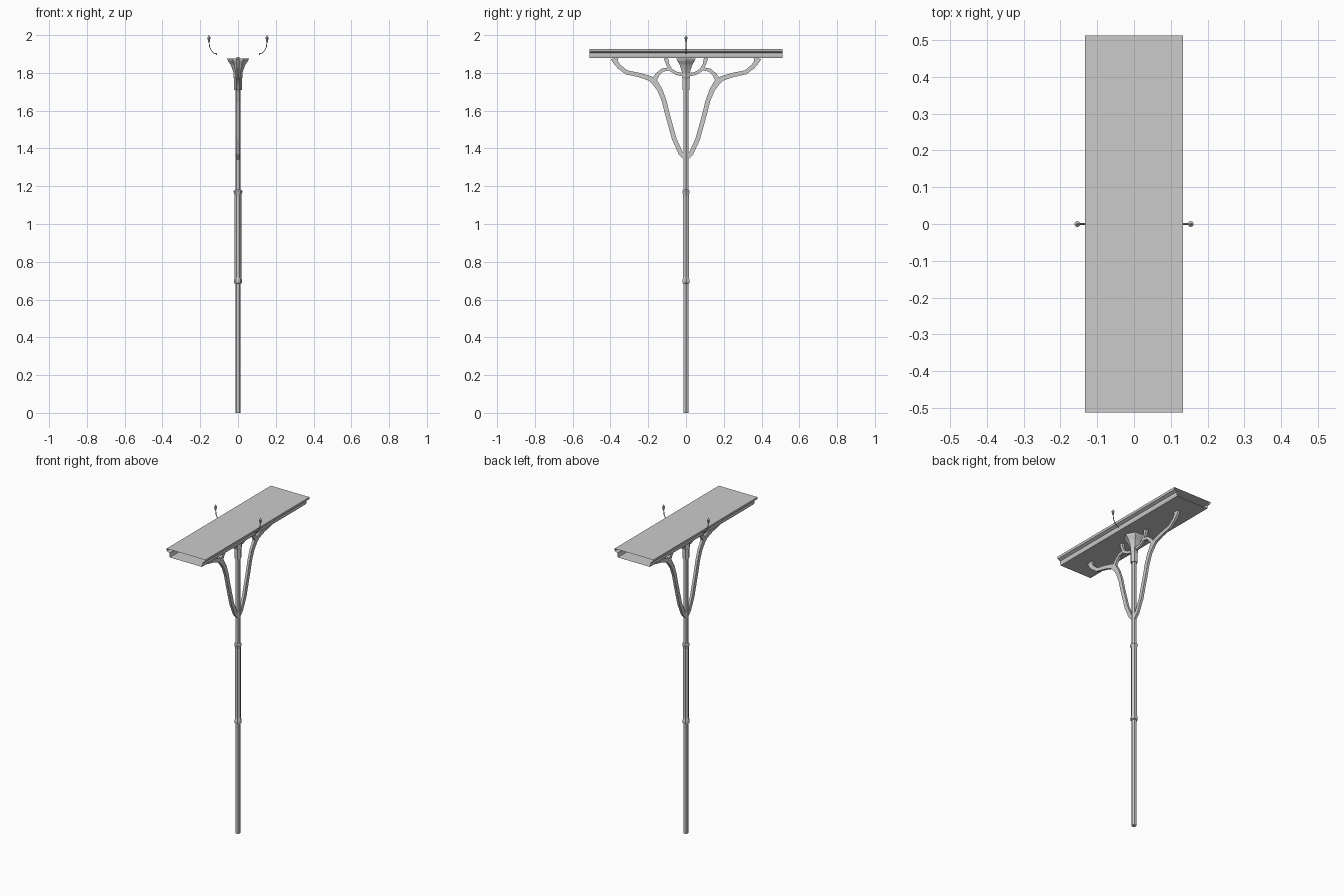
import bpy, bmesh, math
from mathutils import Vector

if "Cube" in bpy.data.objects:
    bpy.data.objects.remove(bpy.data.objects["Cube"])


def finish(name, bm, recalc=True):
    if recalc:
        bmesh.ops.recalc_face_normals(bm, faces=bm.faces)
    me = bpy.data.meshes.new(name)
    bm.to_mesh(me)
    bm.free()
    ob = bpy.data.objects.new(name, me)
    bpy.context.collection.objects.link(ob)
    return ob


def lathe(name, profile, sides=6, cx=0.0):
    """Spin an (r, z) profile into a faceted turned part."""
    bm = bmesh.new()
    rings = []
    for r, z in profile:
        rings.append([bm.verts.new((cx + r * math.cos(2 * math.pi * i / sides),
                                    r * math.sin(2 * math.pi * i / sides), z))
                      for i in range(sides)])
    for a, b in zip(rings, rings[1:]):
        for i in range(sides):
            j = (i + 1) % sides
            bm.faces.new((a[i], a[j], b[j], b[i]))
    bm.faces.new(rings[0])
    bm.faces.new(rings[-1])
    return finish(name, bm)


def ribbon(name, pts, thick):
    """Rectangular bar along (y, z, width) points, in the x = 0 plane."""
    bm = bmesh.new()
    rings = []
    for i, (y, z, w) in enumerate(pts):
        p, q = pts[max(i - 1, 0)], pts[min(i + 1, len(pts) - 1)]
        t = Vector((q[0] - p[0], q[1] - p[1])).normalized()
        n = Vector((-t.y, t.x)) * w / 2
        rings.append([bm.verts.new((sx * thick / 2, y + s * n.x, z + s * n.y))
                      for sx, s in ((-1, -1), (1, -1), (1, 1), (-1, 1))])
    for a, b in zip(rings, rings[1:]):
        for i in range(4):
            j = (i + 1) % 4
            bm.faces.new((a[i], a[j], b[j], b[i]))
    bm.faces.new(rings[0])
    bm.faces.new(rings[-1])
    return finish(name, bm)


# pole with the two collar rings
lathe("pole", [(0.0145, 0), (0.0145, 0.685), (0.022, 0.688), (0.022, 0.70),
               (0.0175, 0.72), (0.0175, 1.15), (0.020, 1.162), (0.0225, 1.168),
               (0.0225, 1.176), (0.0145, 1.182), (0.0145, 1.72)])

# flared capital
lathe("capital", [(0.021, 1.71), (0.021, 1.77), (0.024, 1.775), (0.024, 1.80),
                  (0.030, 1.82), (0.040, 1.845), (0.055, 1.866), (0.058, 1.877)])

# roof: open-ended sheet with a cornice profile
half = [(0.110, 1.878), (0.113, 1.891), (0.113, 1.905), (0.131, 1.913), (0.133, 1.927)]
profile = half + [(-x, z) for x, z in reversed(half)]
bm = bmesh.new()
ends = [[bm.verts.new((x, y, z)) for x, z in profile] for y in (-0.512, 0.512)]
for i in range(len(profile)):
    j = (i + 1) % len(profile)
    bm.faces.new((ends[0][i], ends[0][j], ends[1][j], ends[1][i]))
finish("roof", bm)

# branching brackets on both sides of the pole
main = [(0.0, 1.345, 0.022), (0.028, 1.375, 0.024), (0.062, 1.45, 0.024),
        (0.098, 1.58, 0.024), (0.115, 1.65, 0.025), (0.138, 1.71, 0.027),
        (0.165, 1.75, 0.032), (0.185, 1.768, 0.030)]
outer = [(0.16, 1.755, 0.030), (0.195, 1.772, 0.026), (0.245, 1.788, 0.023),
         (0.315, 1.803, 0.022), (0.355, 1.834, 0.023), (0.372, 1.856, 0.026),
         (0.378, 1.878, 0.042)]
link = [(0.175, 1.752, 0.028), (0.152, 1.79, 0.022), (0.125, 1.815, 0.018),
        (0.085, 1.822, 0.016)]
inner = [(0.015, 1.79, 0.018), (0.05, 1.797, 0.017), (0.08, 1.815, 0.017),
         (0.096, 1.843, 0.016), (0.106, 1.878, 0.022)]
for side, s in (("front", -1), ("back", 1)):
    for part, pts in (("main", main), ("outer", outer), ("link", link), ("inner", inner)):
        ribbon(f"bracket_{part}_{side}", [(s * y, z, w) for y, z, w in pts], 0.015)

# small hooked lamps on the long sides
for side, s in (("left", -1), ("right", 1)):
    cu = bpy.data.curves.new(f"lamp_arm_{side}", "CURVE")
    cu.dimensions = "3D"
    cu.bevel_depth = 0.0025
    cu.bevel_resolution = 1
    cu.use_fill_caps = True
    path = [(0.112, 1.900), (0.128, 1.905), (0.141, 1.918), (0.150, 1.937), (0.154, 1.968)]
    sp = cu.splines.new("POLY")
    sp.points.add(len(path) - 1)
    for p, (x, z) in zip(sp.points, path):
        p.co = (s * x, 0, z, 1)
    bpy.context.collection.objects.link(bpy.data.objects.new(f"lamp_arm_{side}", cu))
    lathe(f"lamp_{side}", [(0.003, 1.962), (0.005, 1.968), (0.005, 1.974), (0.008, 1.982),
                           (0.008, 1.988), (0.003, 1.993), (0.001, 2.0)], 8, s * 0.154)
    # wall plate
    bm = bmesh.new()
    bmesh.ops.create_cube(bm, size=1)
    bmesh.ops.scale(bm, vec=(0.005, 0.008, 0.008), verts=bm.verts)
    bmesh.ops.translate(bm, vec=(s * 0.114, 0, 1.900), verts=bm.verts)
    finish(f"lamp_plate_{side}", bm)
